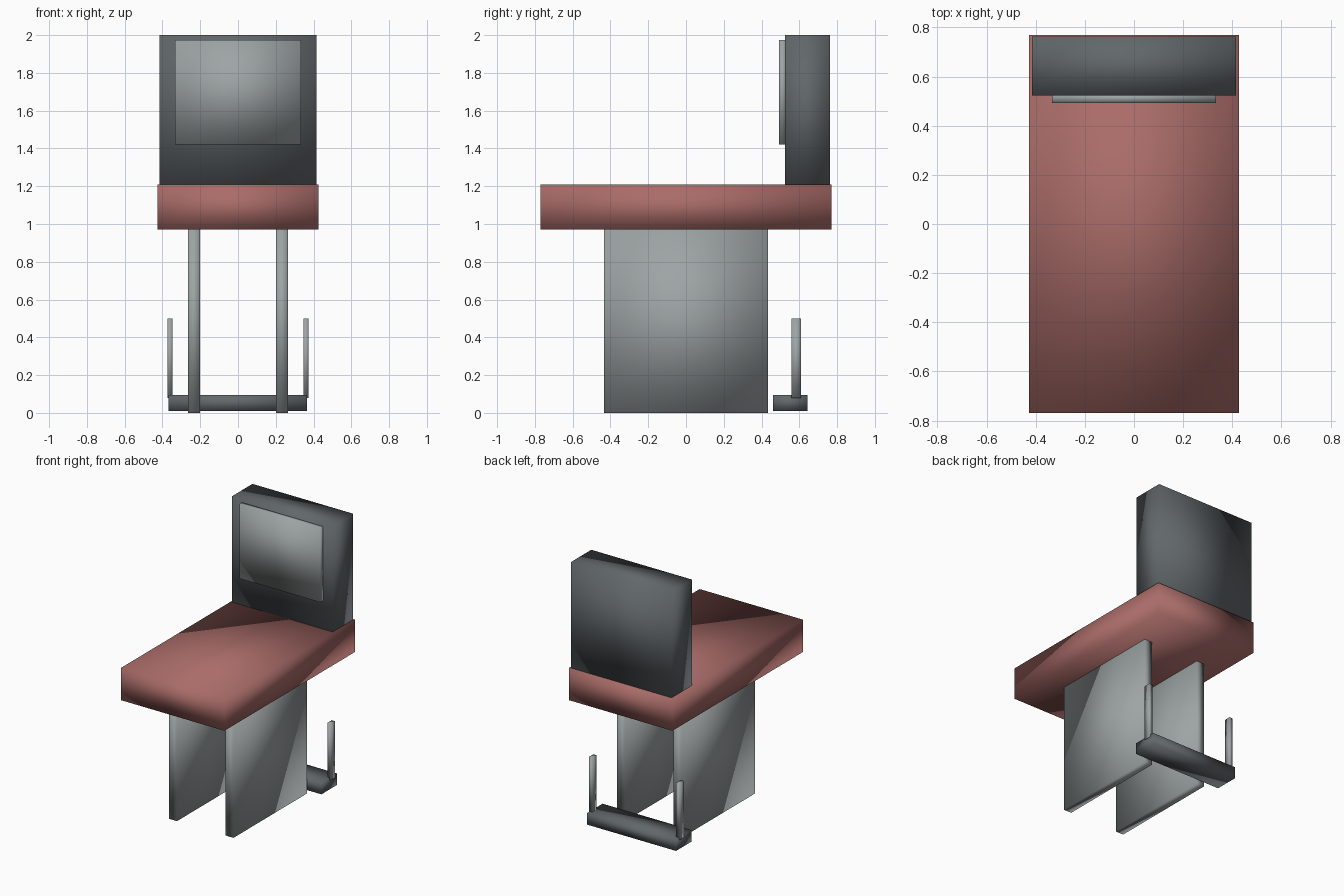
import bpy
import bmesh

cube = bpy.data.objects.get("Cube")
if cube:
    bpy.data.objects.remove(cube, do_unlink=True)


def material(name, colour):
    mat = bpy.data.materials.new(name)
    mat.use_nodes = True
    mat.diffuse_color = (*colour, 1)
    mat.node_tree.nodes["Principled BSDF"].inputs["Base Color"].default_value = (*colour, 1)
    return mat


red = material("dusty red", (0.40, 0.15, 0.14))
light_grey = material("light grey", (0.34, 0.37, 0.37))
dark_grey = material("dark grey", (0.12, 0.135, 0.145))


def box(name, x, y, z, mat):
    """Soft-shaded box spanning the given (low, high) ranges."""
    bm = bmesh.new()
    bmesh.ops.create_cube(bm, size=1)
    for v in bm.verts:
        v.co = [a + (b - a) * (c + 0.5) for (a, b), c in zip((x, y, z), v.co)]
    for f in bm.faces:
        f.smooth = True
    mesh = bpy.data.meshes.new(name)
    bm.to_mesh(mesh)
    bm.free()
    mesh.materials.append(mat)
    obj = bpy.data.objects.new(name, mesh)
    bpy.context.collection.objects.link(obj)
    return obj


# Seat, backrest and back cushion panel
box("seat", (-0.427, 0.427), (-0.77, 0.77), (0.97, 1.21), red)
box("backrest", (-0.415, 0.415), (0.523, 0.763), (1.21, 2.0), dark_grey)
box("backrest_panel", (-0.333, 0.333), (0.493, 0.53), (1.42, 1.975), light_grey)

# Slab legs and the upright rods at each end of the rear bar
for side, s in (("left", 1), ("right", -1)):
    box(f"{side}_leg", sorted((s * 0.2, s * 0.266)), (-0.433, 0.433), (0, 0.97), light_grey)
    box(f"{side}_rod", sorted((s * 0.346, s * 0.374)), (0.558, 0.61), (0.08, 0.5), light_grey)

# Low rear bar
box("rear_bar", (-0.368, 0.366), (0.46, 0.643), (0.01, 0.096), dark_grey)
